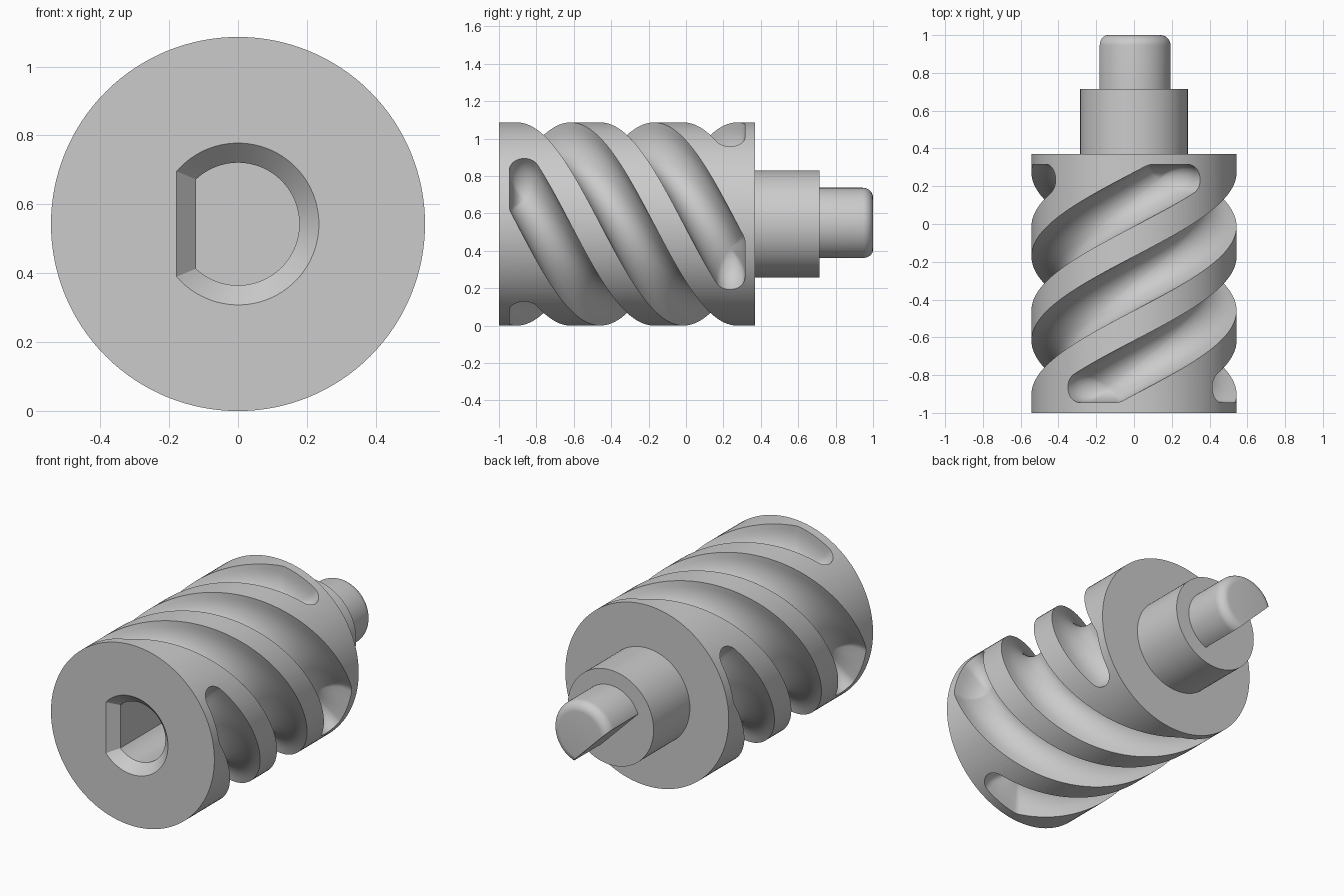
import bpy, bmesh
from math import sin, cos, radians, degrees, pi, acos, atan2
from mathutils import Matrix

cube = bpy.data.objects.get("Cube")
if cube:
    bpy.data.objects.remove(cube, do_unlink=True)

R = 0.543            # body radius, also the height of the axis
RATE = radians(202)  # groove twist per unit of length
CORNER = 0.08        # rounding of the groove ends
DEPTH, ROUND = 0.18, 0.15
FRONT, BACK = -0.865, 0.235
MIDDLE = (FRONT + BACK) / 2

grey = bpy.data.materials.new("plain_grey")
grey.use_nodes = True
grey.diffuse_color = (0.6, 0.6, 0.6, 1)
grey.node_tree.nodes["Principled BSDF"].inputs["Base Color"].default_value = (0.6, 0.6, 0.6, 1)


def polar(r, angle, y):
    return (r * cos(angle), y, R + r * sin(angle))


def finish(name, bm):
    bmesh.ops.remove_doubles(bm, verts=bm.verts, dist=1e-5)
    bmesh.ops.dissolve_degenerate(bm, edges=bm.edges, dist=1e-5)
    bmesh.ops.recalc_face_normals(bm, faces=bm.faces)
    mesh = bpy.data.meshes.new(name)
    bm.to_mesh(mesh)
    bm.free()
    mesh.materials.append(grey)
    ob = bpy.data.objects.new(name, mesh)
    bpy.context.collection.objects.link(ob)
    return ob


def bridge(bm, a, b):
    for i in range(len(a)):
        j = (i + 1) % len(a)
        bm.faces.new((a[i], a[j], b[j], b[i]))


def loft(name, loops):
    """Skin closed loops of points and cap both ends."""
    bm = bmesh.new()
    rings = [[bm.verts.new(p) for p in loop] for loop in loops]
    for a, b in zip(rings, rings[1:]):
        bridge(bm, a, b)
    bm.faces.new(rings[0])
    bm.faces.new(rings[-1])
    return finish(name, bm)


def circle(r, y, n=128):
    return [polar(r, 2 * pi * i / n, y) for i in range(n)]


def d_shape(r, flat, y, n=64):
    a = acos(-flat / r)
    return [polar(r, -a + 2 * a * i / n, y) for i in range(n + 1)]


def groove_cutter(name, turn):
    """Round-bottomed helical slot, mapped from an unrolled parallelogram."""
    up = atan2(R * RATE, 1)
    half = 0.143 - CORNER / sin(up)
    long_n, short_n = 80, 4

    def place(u, v, angle, offset, spread, r):
        y = FRONT + (BACK - FRONT) * u
        theta = turn - RATE * (y - MIDDLE - half * spread * (2 * v - 1))
        return polar(r, theta + offset * cos(angle) / R, y + offset * sin(angle))

    # outline samples: position in the parallelogram and outward direction
    outline = []
    corners = [(0, 0), (0, 1), (1, 1), (1, 0)]
    facing = [-pi / 2, up, pi / 2, up + pi, 3 * pi / 2]
    for k in range(4):
        (u0, v0), (u1, v1) = corners[k], corners[(k + 1) % 4]
        n = long_n if k % 2 else short_n
        for i in range(n):
            t = i / n
            outline.append((u0 + (u1 - u0) * t, v0 + (v1 - v0) * t, facing[k]))
        sweep = facing[k + 1] - facing[k]
        steps = max(3, int(degrees(sweep) / 10))
        for i in range(steps):
            outline.append((u1, v1, facing[k] + sweep * i / steps))

    bm = bmesh.new()
    # the outline narrows with depth to a thin floor strip
    levels = [(CORNER, 1, R + 0.03)]
    for i in range(10):
        a = pi / 2 * i / 9
        levels.append((CORNER * cos(a), max(cos(a), 0.06),
                       R - DEPTH + ROUND * (1 - sin(a))))
    rings = [[bm.verts.new(place(*p, *level)) for p in outline] for level in levels]
    for a, b in zip(rings, rings[1:]):
        bridge(bm, a, b)
    # slot floor, and outer lid joined to the rim
    for spread, r in ((0.06, R - DEPTH), (1, R + 0.03)):
        grid = [[bm.verts.new(place(i / long_n, j / short_n, 0, 0, spread, r))
                 for j in range(short_n + 1)] for i in range(long_n + 1)]
        for i in range(long_n):
            for j in range(short_n):
                bm.faces.new((grid[i][j], grid[i][j + 1], grid[i + 1][j + 1], grid[i + 1][j]))
    bridge(bm, rings[0], [bm.verts.new(place(*p, 0, 1, R + 0.03)) for p in outline])
    return finish(name, bm)


def cut(target, cutter):
    cutter.hide_render = True
    mod = target.modifiers.new("cut", 'BOOLEAN')
    mod.operation, mod.solver, mod.object = 'DIFFERENCE', 'EXACT', cutter
    bpy.context.view_layer.objects.active = target
    bpy.ops.object.modifier_apply(modifier=mod.name)
    bpy.data.objects.remove(cutter, do_unlink=True)


# grooved body with its collar and drive pin, turned in one piece
profile = [(R, -1), (R, 0.37), (0.285, 0.37), (0.285, 0.715), (0.194, 0.715)]
for i in range(9):
    a = pi / 2 * i / 8
    profile.append((0.139 + 0.055 * cos(a), 0.945 + 0.055 * sin(a)))
body = loft("grooved_roller", [circle(r, y) for r, y in profile])

# four helical grooves
for k in range(4):
    cut(body, groove_cutter("groove_cutter", pi / 2 * (k + 1)))

# chamfered D-shaped socket in the front face
cut(body, loft("socket_cutter", [d_shape(0.245, 0.188, -1.01),
                                 d_shape(0.178, 0.122, -0.943),
                                 d_shape(0.178, 0.122, -0.5)]))

# diagonal flat along the pin
bm = bmesh.new()
bmesh.ops.create_cube(bm, size=1)
bm.transform(Matrix.Translation((0, 0.865, R)) @ Matrix.Rotation(pi / 4, 4, 'Y')
             @ Matrix.Translation((0, 0, -0.23)) @ Matrix.Diagonal((0.5, 0.3, 0.3, 1)))
cut(body, finish("flat_cutter", bm))

# smooth shading with sharp rims
bpy.ops.object.select_all(action='DESELECT')
body.select_set(True)
bpy.context.view_layer.objects.active = body
bpy.ops.object.shade_smooth_by_angle(angle=radians(30))
